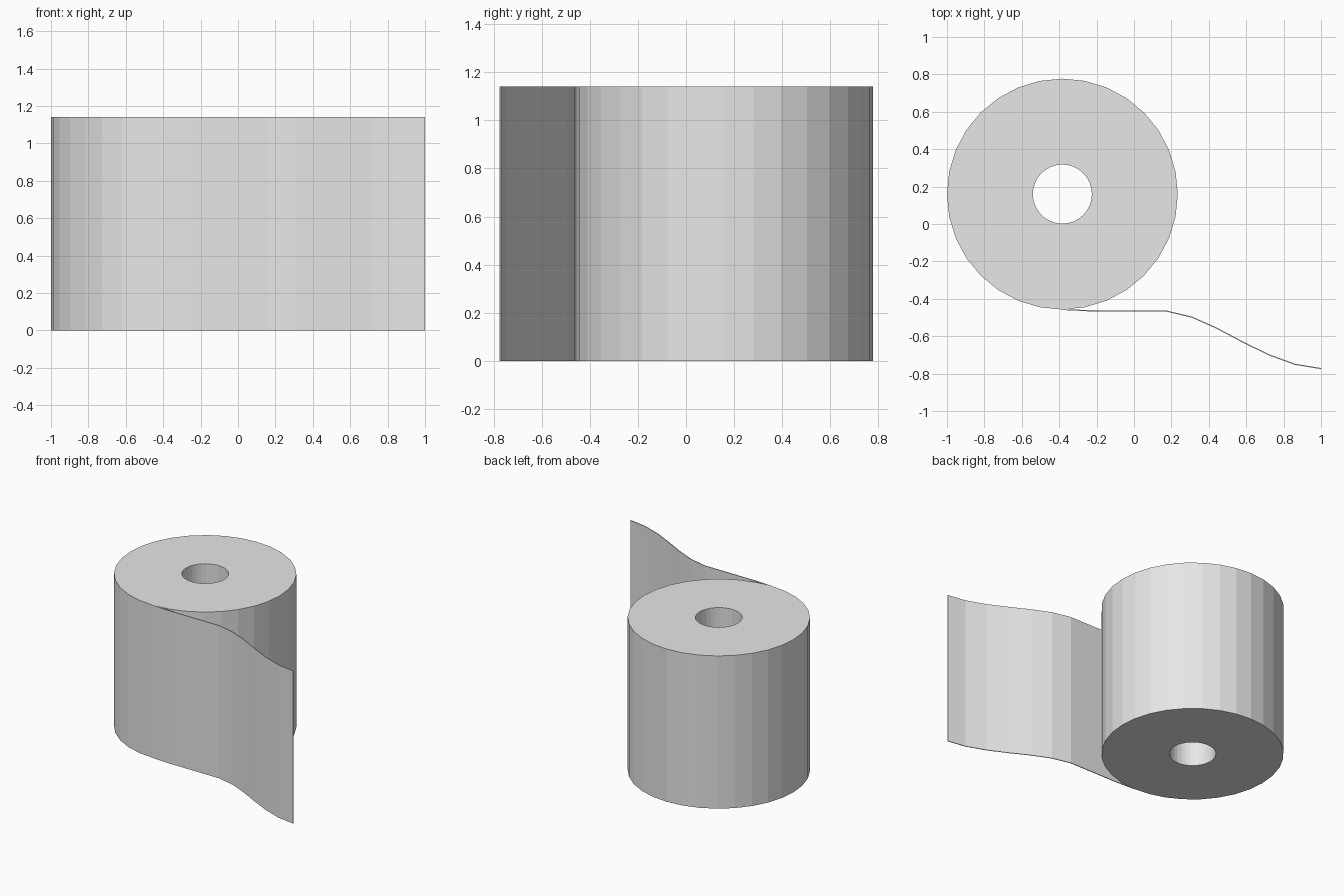
import bpy, bmesh
from math import tau
from mathutils import Vector

HEIGHT = 1.14
CENTRE = Vector((-0.383, 0.16, 0))
OUTER, INNER, SIDES = 0.617, 0.158, 32

cube = bpy.data.objects.get("Cube")
if cube:
    bpy.data.objects.remove(cube, do_unlink=True)

# One plain paper colour
paper = bpy.data.materials.new("paper_grey")
paper.use_nodes = True
colour = (0.8, 0.8, 0.8, 1)
paper.diffuse_color = colour
paper.node_tree.nodes["Principled BSDF"].inputs["Base Color"].default_value = colour


def add_object(name, bm):
    mesh = bpy.data.meshes.new(name)
    bmesh.ops.recalc_face_normals(bm, faces=bm.faces)
    bm.to_mesh(mesh)
    bm.free()
    mesh.materials.append(paper)
    obj = bpy.data.objects.new(name, mesh)
    bpy.context.collection.objects.link(obj)
    return obj


# Paper roll: a rectangular section spun round the hollow core
bm = bmesh.new()
section = [(INNER, 0), (OUTER, 0), (OUTER, HEIGHT), (INNER, HEIGHT)]
verts = [bm.verts.new(CENTRE + Vector((r, 0, z))) for r, z in section]
edges = [bm.edges.new((verts[i], verts[(i + 1) % 4])) for i in range(4)]
bmesh.ops.spin(bm, geom=verts + edges, cent=CENTRE, axis=(0, 0, 1),
               angle=tau, steps=SIDES, use_merge=True)
bmesh.ops.remove_doubles(bm, verts=bm.verts, dist=0.0001)
add_object("paper_roll", bm)

# Loose sheet: a path leaving the roll, raised to full height and thickened
path = [(-0.383, -0.457), (-0.24, -0.464), (0.17, -0.465), (0.31, -0.498),
        (0.44, -0.556), (0.58, -0.63), (0.72, -0.699), (0.86, -0.75),
        (0.999, -0.773)]
bm = bmesh.new()
low = [bm.verts.new((x, y, 0)) for x, y in path]
high = [bm.verts.new((x, y, HEIGHT)) for x, y in path]
for i in range(len(path) - 1):
    bm.faces.new((low[i], low[i + 1], high[i + 1], high[i]))
sheet = add_object("loose_sheet", bm)
thick = sheet.modifiers.new("Paper thickness", "SOLIDIFY")
thick.thickness = 0.006
thick.offset = 0
